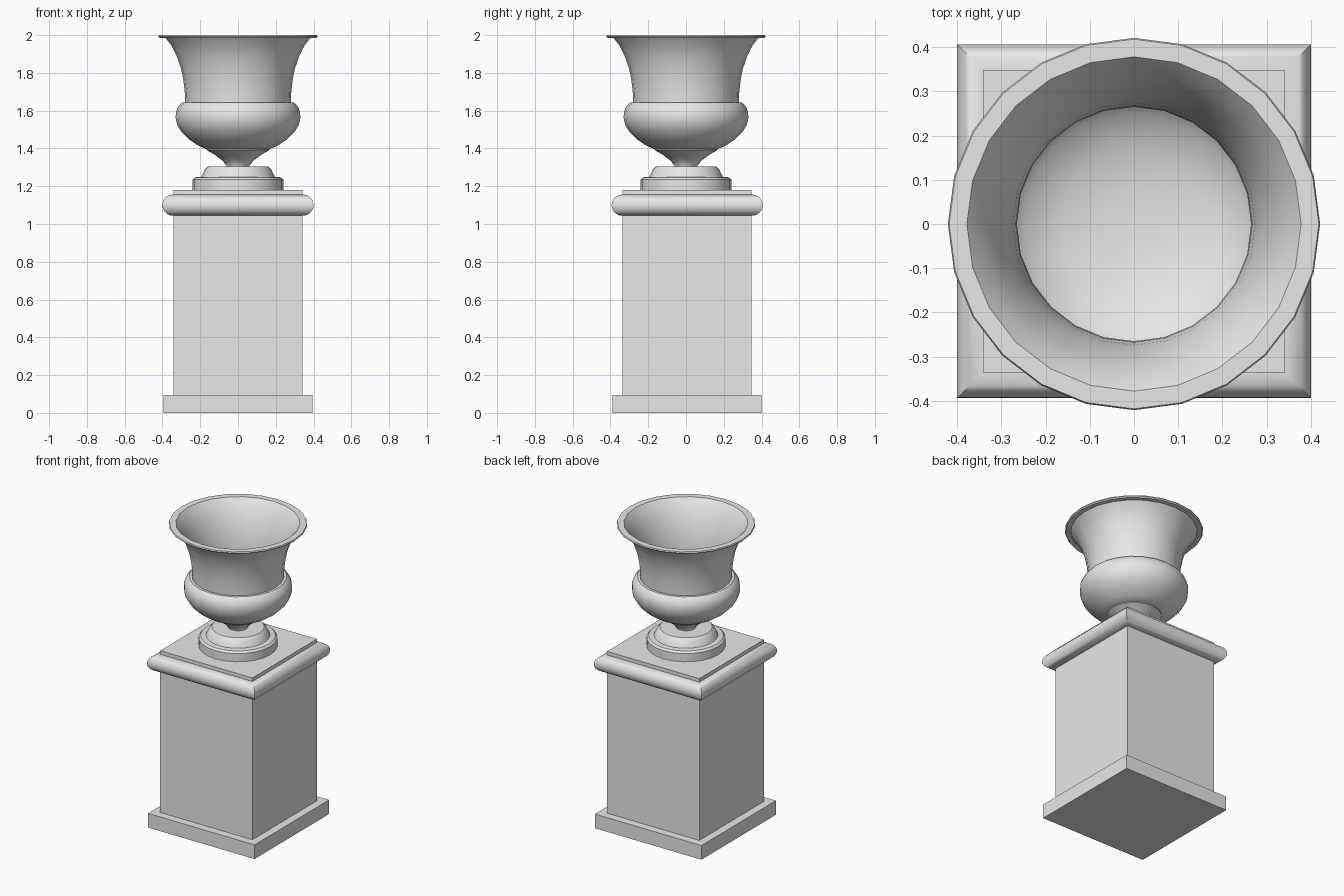
import bpy, bmesh, math

if "Cube" in bpy.data.objects:
    bpy.data.objects.remove(bpy.data.objects["Cube"], do_unlink=True)

stone = bpy.data.materials.new("grey stone")
stone.use_nodes = True
colour = (0.8, 0.8, 0.8, 1)
stone.diffuse_color = colour
stone.node_tree.nodes["Principled BSDF"].inputs["Base Color"].default_value = colour


def turned(name, profile, sides=24, y=0.0):
    """Sweep (radius, height) points round z; four sides give a mitred square of that half width."""
    square = sides == 4
    scale = math.sqrt(2) if square else 1
    start = math.pi / 4 if square else 0
    bm = bmesh.new()
    rings = []
    for r, z in profile:
        if r == 0:
            rings.append([bm.verts.new((0, y, z))] * sides)
            continue
        angles = [start + math.tau * i / sides for i in range(sides)]
        rings.append([bm.verts.new((r * scale * math.cos(a), y + r * scale * math.sin(a), z))
                      for a in angles])
    for low, high in zip(rings, rings[1:]):
        for i in range(sides):
            j = (i + 1) % sides
            corners = list(dict.fromkeys((low[i], low[j], high[j], high[i])))
            bm.faces.new(corners)
    bmesh.ops.recalc_face_normals(bm, faces=bm.faces)
    mesh = bpy.data.meshes.new(name)
    bm.to_mesh(mesh)
    bm.free()
    mesh.materials.append(stone)
    obj = bpy.data.objects.new(name, mesh)
    bpy.context.collection.objects.link(obj)
    bpy.ops.object.select_all(action="DESELECT")
    obj.select_set(True)
    bpy.context.view_layer.objects.active = obj
    bpy.ops.object.shade_smooth_by_angle(angle=math.radians(35))
    return obj


def slab(name, half, bottom, top):
    return turned(name, [(0, bottom), (half, bottom), (half, top), (0, top)], 4, SHIFT)


# Square pedestal
SHIFT = 0.006
slab("pedestal_base", 0.395, 0, 0.095)
slab("pedestal_shaft", 0.342, 0.09, 1.06)
slab("pedestal_top_plate", 0.342, 1.15, 1.18)

# Rounded cornice
radius, middle, steps = 0.056, 1.1, 12
bulge = []
for i in range(steps + 1):
    a = -math.pi / 2 + math.pi * i / steps
    bulge.append((0.4 - radius + radius * math.cos(a), middle + radius * math.sin(a)))
turned("pedestal_cornice", [(0, middle - radius)] + bulge + [(0, middle + radius)], 4, SHIFT)

# Urn foot
turned("urn_foot", [(0, 1.175), (0.24, 1.175), (0.24, 1.235), (0.228, 1.247), (0.195, 1.25),
                    (0.187, 1.265), (0.175, 1.29), (0.16, 1.304), (0, 1.304)])

# Flared stem
turned("urn_stem", [(0.06, 1.3), (0.062, 1.312), (0.085, 1.338), (0.125, 1.368), (0.167, 1.392),
                    (0.167, 1.4)])

# Urn shell: bowl, neck, lip, then the inside surface
outside = [(0, 1.397), (0.17, 1.397), (0.215, 1.418), (0.262, 1.45), (0.3, 1.488), (0.322, 1.525),
           (0.33, 1.56), (0.329, 1.59), (0.321, 1.615), (0.305, 1.635), (0.297, 1.642),
           (0.28, 1.642), (0.282, 1.7), (0.289, 1.76), (0.302, 1.825), (0.325, 1.89),
           (0.352, 1.945), (0.385, 1.986), (0.415, 1.986), (0.421, 1.993), (0.418, 2.0)]
inside = [(0.378, 2.0), (0.346, 1.96), (0.318, 1.905), (0.29, 1.83), (0.274, 1.76), (0.267, 1.7),
          (0.265, 1.64), (0.295, 1.615), (0.308, 1.565), (0.295, 1.515), (0.25, 1.465),
          (0.17, 1.43), (0.08, 1.415), (0, 1.412)]
turned("urn_bowl", outside + inside)
